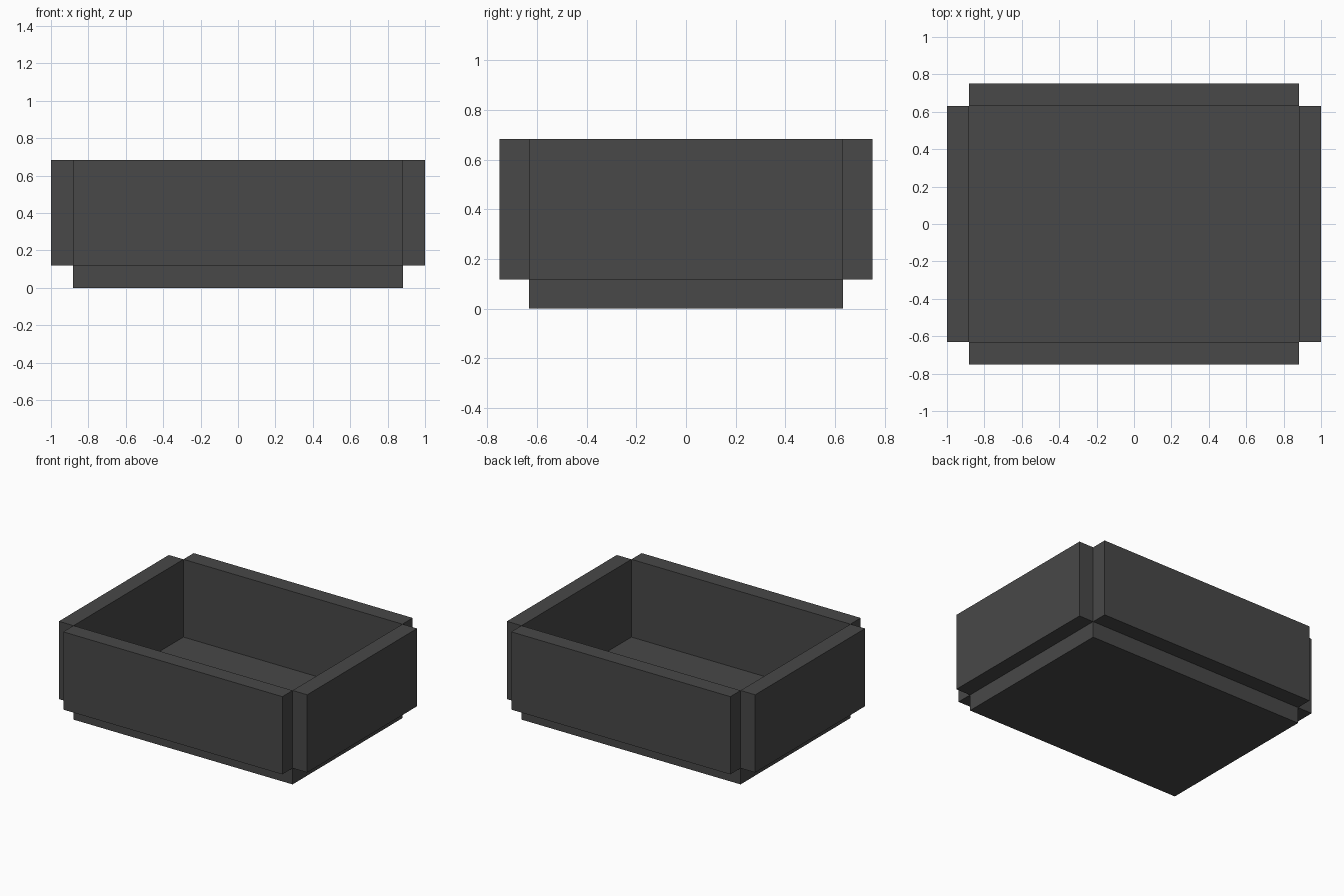
import bpy

if "Cube" in bpy.data.objects:
    bpy.data.objects.remove(bpy.data.objects["Cube"])

HX, HY, H, T = 1.0, 0.75, 0.684, 0.118   # half length, half width, height, board thickness

grey = bpy.data.materials.new("dark grey")
grey.diffuse_color = (0.065, 0.065, 0.065, 1)
grey.use_nodes = True
grey.node_tree.nodes["Principled BSDF"].inputs["Base Color"].default_value = grey.diffuse_color


def board(name, lo, hi):
    """Box between two opposite corners."""
    bpy.ops.mesh.primitive_cube_add(size=1, location=[(a + b) / 2 for a, b in zip(lo, hi)])
    ob = bpy.context.object
    ob.name = name
    ob.scale = [b - a for a, b in zip(lo, hi)]
    bpy.ops.object.transform_apply(location=False, rotation=False, scale=True)
    ob.data.materials.append(grey)


ix, iy = HX - T, HY - T

# Floor slab
board("floor", (-ix, -iy, 0), (ix, iy, T))

# Four walls, set outside the floor outline and leaving notched corners
board("front_wall", (-ix, -HY, T), (ix, -iy, H))
board("back_wall", (-ix, iy, T), (ix, HY, H))
board("left_wall", (-HX, -iy, T), (-ix, iy, H))
board("right_wall", (ix, -iy, T), (HX, iy, H))
